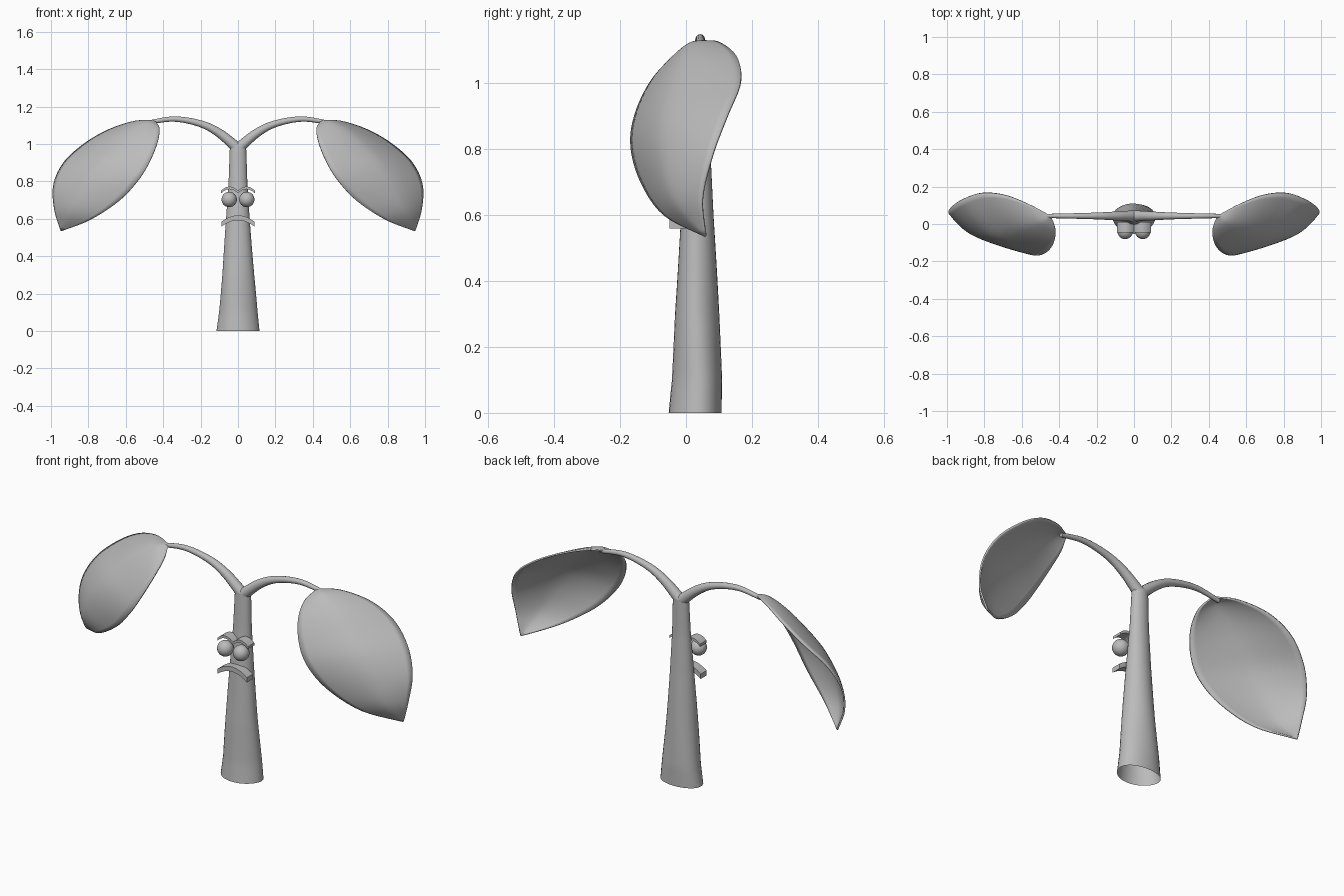
import bpy, bmesh, math
from mathutils import Vector

cube = bpy.data.objects.get("Cube")
if cube:
    bpy.data.objects.remove(cube, do_unlink=True)

grey = bpy.data.materials.new("plain grey")
grey.use_nodes = True
grey.diffuse_color = (0.5, 0.5, 0.5, 1)
grey.node_tree.nodes["Principled BSDF"].inputs["Base Color"].default_value = (0.5, 0.5, 0.5, 1)


def finish(name, bm, angle=50, mirror=False, thickness=0.0):
    """Turn a bmesh into a smooth shaded object with its modifiers."""
    bmesh.ops.remove_doubles(bm, verts=bm.verts, dist=0.0005)
    bmesh.ops.recalc_face_normals(bm, faces=bm.faces)
    mesh = bpy.data.meshes.new(name)
    bm.to_mesh(mesh)
    bm.free()
    mesh.materials.append(grey)
    obj = bpy.data.objects.new(name, mesh)
    bpy.context.collection.objects.link(obj)
    bpy.ops.object.select_all(action="DESELECT")
    obj.select_set(True)
    bpy.context.view_layer.objects.active = obj
    bpy.ops.object.shade_smooth_by_angle(angle=math.radians(angle))
    if thickness:
        solid = obj.modifiers.new("Thickness", "SOLIDIFY")
        solid.thickness = thickness
        solid.offset = 0
    if mirror:
        mod = obj.modifiers.new("Mirror", "MIRROR")
        mod.use_clip = False
        mod.use_mirror_merge = False
    return obj


def spline(points, t):
    """Point on a smooth path through the given points, t from 0 to 1."""
    pts = [Vector(p) for p in points]
    pts = [2 * pts[0] - pts[1]] + pts + [2 * pts[-1] - pts[-2]]
    spans = len(pts) - 3
    i = min(int(t * spans), spans - 1)
    f = t * spans - i
    a, b, c, d = pts[i:i + 4]
    return (2 * b + (c - a) * f + (2 * a - 5 * b + 4 * c - d) * f * f
            + (3 * b - a - 3 * c + d) * f ** 3) / 2


def skin(rows, closed=False):
    """Join rows of points into a quad surface."""
    bm = bmesh.new()
    grid = [[bm.verts.new(p) for p in row] for row in rows]
    n = len(grid[0])
    for low, high in zip(grid, grid[1:]):
        for j in range(n if closed else n - 1):
            k = (j + 1) % n
            bm.faces.new((low[j], low[k], high[k], high[j]))
    return bm


# Trunk: an open oval tube, a little lumpy toward the foot
# profile columns: height, centre y, half width, half depth
profile = [(0, .03, .115, .08), (.1, .035, .103, .076), (.3, .033, .085, .067),
           (.6, .034, .063, .049), (.8, .038, .05, .036), (1, .043, .043, .03)]
rows = []
for i in range(41):
    t = i / 40
    z = t * 0.99
    k = max(j for j in range(len(profile) - 1) if profile[j][0] <= z)
    lo, hi = profile[k], profile[k + 1]
    f = (z - lo[0]) / (hi[0] - lo[0])
    y, w, d = [lo[c] + (hi[c] - lo[c]) * f for c in (1, 2, 3)]
    row = []
    for j in range(32):
        a = math.tau * j / 32
        lump = 1 + 0.03 * (1 - t) * math.sin(3 * a + 7 * t)
        row.append((w * lump * math.cos(a), y + d * lump * math.sin(a), z))
    rows.append(row)
finish("trunk", skin(rows, True))

# Branches: tapering arched tubes
path = [(0, .043, .975), (.1, .043, 1.058), (.2, .043, 1.108),
        (.34, .043, 1.133), (.48, .043, 1.115)]
rows = []
for i in range(31):
    t = i / 30
    p = spline(path, t)
    along = (spline(path, min(t + .01, 1)) - spline(path, max(t - .01, 0))).normalized()
    side = Vector((0, 1, 0))
    up = side.cross(along)
    r = 0.03 - 0.028 * t + 0.009 * t * t
    rows.append([p + r * (math.cos(a) * side + math.sin(a) * up)
                 for a in [math.tau * j / 12 for j in range(12)]])
bm = skin(rows, True)
bmesh.ops.holes_fill(bm, edges=bm.edges, sides=12)
finish("branches", bm, mirror=True)

# Leaves: domed blades spread between a rear and a front edge
base, tip = (.445, .043, 1.122), (.945, .06, .535)
rear = [base, (.55, .1, 1.12), (.69, .155, 1.075), (.82, .165, 1.0),
        (.93, .125, .9), (.985, .08, .78), (.98, .05, .65), tip]
front = [base, (.42, -.03, 1.08), (.43, -.1, 1.01), (.47, -.15, .91),
         (.53, -.165, .81), (.63, -.135, .7), (.78, -.065, .6), tip]
outward = Vector((.52, -.72, .45))
rows = []
for i in range(37):
    t = i / 36
    a, b = spline(rear, t), spline(front, t)
    dome = 0.065 * math.sin(math.pi * t) ** 0.8
    rows.append([a.lerp(b, j / 16) + outward * dome * (1 - abs(j / 8 - 1) ** 1.6)
                 for j in range(17)])
finish("leaves", skin(rows), mirror=True, thickness=0.008)

# Eyes
bm = bmesh.new()
bmesh.ops.create_uvsphere(bm, u_segments=32, v_segments=16, radius=0.041)
bmesh.ops.translate(bm, verts=bm.verts, vec=(.047, -.04, .703))
finish("eyes", bm, mirror=True)


def arched_strip(name, x, z, half, rise, height, near, far, mirror=False):
    """A curved bar arching over x, with depth from near to far."""
    rows = []
    for i in range(17):
        s = i / 8 - 1
        px, pz = x + half * s, z - rise * s * s
        rows.append([(px, near, pz), (px, far, pz),
                     (px, far, pz - height), (px, near, pz - height)])
    bm = skin(rows, True)
    bmesh.ops.holes_fill(bm, edges=bm.edges, sides=4)
    finish(name, bm, 40, mirror)


# Brows and mouth
arched_strip("brows", .045, .772, .045, .022, .014, -.045, .01, True)
arched_strip("mouth", 0, .618, .088, .034, .026, -.05, .0)
